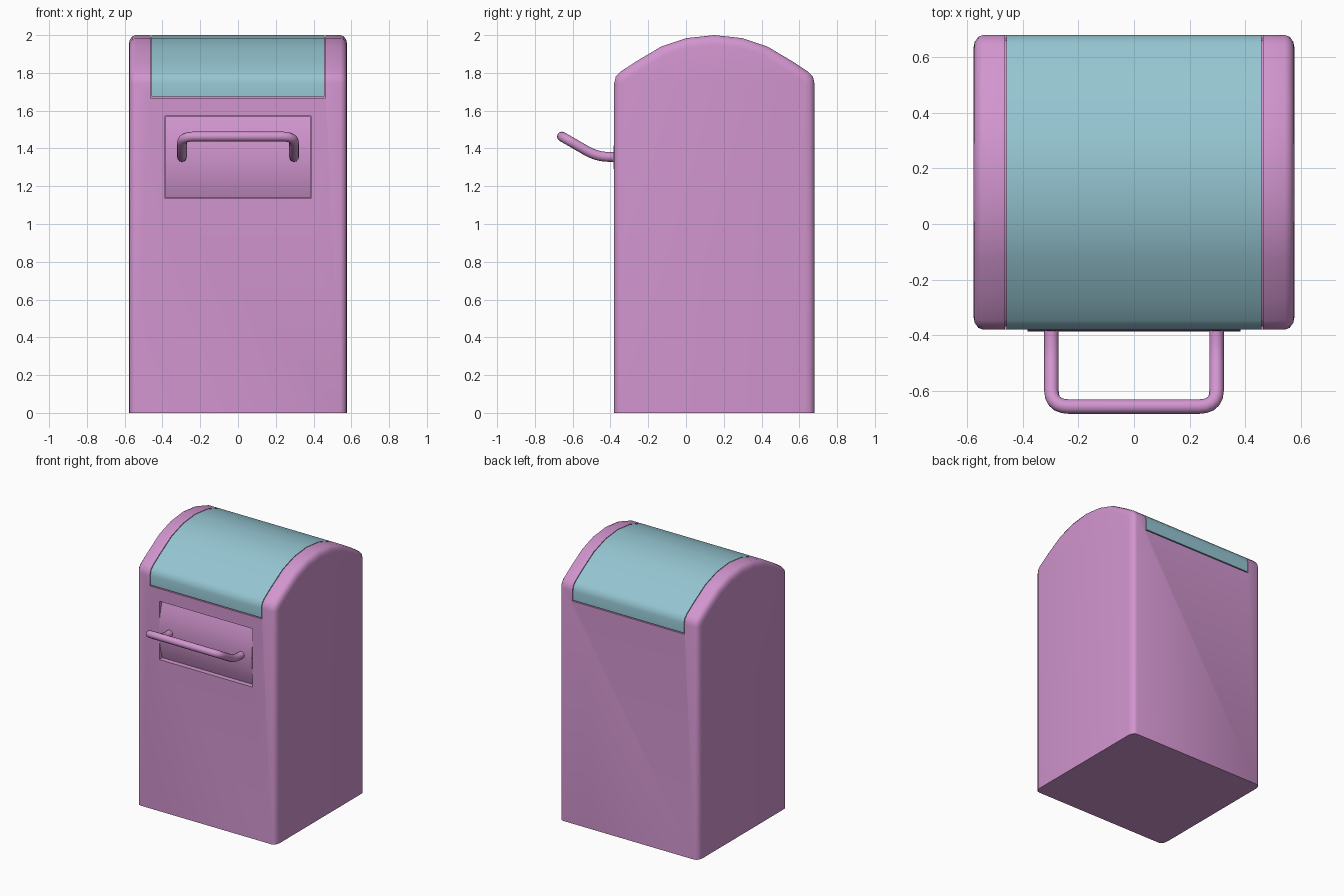
import bpy, bmesh
from math import sin, cos, radians, asin
from mathutils import Vector

if "Cube" in bpy.data.objects:
    bpy.data.objects.remove(bpy.data.objects["Cube"])


def material(name, rgb):
    m = bpy.data.materials.new(name)
    m.diffuse_color = (*rgb, 1)
    m.use_nodes = True
    m.node_tree.nodes["Principled BSDF"].inputs["Base Color"].default_value = m.diffuse_color
    return m


PINK = material("pink_paint", (0.64, 0.30, 0.62))
TEAL = material("teal_paint", (0.30, 0.56, 0.64))


def smooth(ob, angle=35):
    bpy.ops.object.select_all(action='DESELECT')
    ob.select_set(True)
    bpy.context.view_layer.objects.active = ob
    bpy.ops.object.shade_smooth_by_angle(angle=radians(angle))


def loft(name, sections, mat=None):
    """Closed solid through (x, [(y, z), ...]) sections with capped ends."""
    bm = bmesh.new()
    rings = [[bm.verts.new((x, y, z)) for y, z in pts] for x, pts in sections]
    n = len(rings[0])
    for a, b in zip(rings, rings[1:]):
        for i in range(n):
            j = (i + 1) % n
            bm.faces.new((a[i], a[j], b[j], b[i]))
    bm.faces.new(rings[0])
    bm.faces.new(rings[-1])
    bmesh.ops.recalc_face_normals(bm, faces=bm.faces)
    me = bpy.data.meshes.new(name)
    bm.to_mesh(me)
    bm.free()
    ob = bpy.data.objects.new(name, me)
    bpy.context.collection.objects.link(ob)
    if mat:
        me.materials.append(mat)
    return ob


def cut(ob, cutter):
    m = ob.modifiers.new("cut", 'BOOLEAN')
    m.operation, m.solver, m.object = 'DIFFERENCE', 'EXACT', cutter
    bpy.context.view_layer.objects.active = ob
    bpy.ops.object.modifier_apply(modifier=m.name)
    bpy.data.objects.remove(cutter)


# Domed side outline, half of it mirrored about y = CY
CY = 0.15
ARCH = [(0.53, 1.745), (0.522, 1.78), (0.497, 1.806), (0.42, 1.857),
        (0.28, 1.94), (0.147, 1.984)]


def outline(bottom, offset):
    half = [(0.53, bottom)] + ARCH
    pts = [Vector((CY - y, z)) for y, z in half] + [Vector((CY, 2.0))]
    pts += [Vector((CY + y, z)) for y, z in reversed(half)]
    normals = [Vector((-(b - a).y, (b - a).x)).normalized()
               for a, b in zip(pts, pts[1:])]
    out = []
    for i, p in enumerate(pts):
        n0, n1 = normals[max(i - 1, 0)], normals[min(i, len(normals) - 1)]
        m = (n0 + n1).normalized()
        out.append(tuple(p + m * offset / m.dot(n0)))
    return out


def band(name, half_x, bottom, inner, outer, mat=None):
    ring = outline(bottom, outer) + outline(bottom, inner)[::-1]
    return loft(name, [(-half_x, ring), (half_x, ring)], mat)


# Body with rounded side edges
edge = [(0.543 + 0.035 * sin(radians(a)), -0.05 * (1 - cos(radians(a))))
        for a in (0, 30, 60, 90)]
body = loft("body", [(-x, outline(0, d)) for x, d in reversed(edge)]
            + [(x, outline(0, d)) for x, d in edge], PINK)

# Recesses for the top cover and the front hatch
cut(body, band("cover_cutter", 0.464, 1.666, -0.012, 0.03))
opening = [(-0.5, 1.135), (-0.32, 1.135), (-0.32, 1.572), (-0.5, 1.572)]
cut(body, loft("hatch_cutter", [(-0.386, opening), (0.386, opening)]))
smooth(body)

# Teal cover bent over the dome
smooth(band("top_cover", 0.459, 1.674, -0.02, 0.0, TEAL))

# Bulged hatch in the front opening
R, H, ZC = 0.6, 0.216, 1.353
A = asin(H / R)
arc = [(-0.386 + R - R * cos(t), ZC + R * sin(t))
       for t in (A * (i / 4 - 1) for i in range(9))]
arc += [(-0.31, ZC + H), (-0.31, ZC - H)]
smooth(loft("hatch", [(-0.384, arc), (0.384, arc)], PINK))


# Bent tube handle
def fillet(pts, radius, steps=5):
    out = [pts[0]]
    for a, p, b in zip(pts, pts[1:], pts[2:]):
        s = p + (a - p).normalized() * radius
        e = p + (b - p).normalized() * radius
        for i in range(steps + 1):
            t = i / steps
            out.append(s * (1 - t) ** 2 + p * 2 * t * (1 - t) + e * t * t)
    return out + [pts[-1]]


side = [Vector((0.297, -0.35, 1.355)), Vector((0.297, -0.47, 1.355)),
        Vector((0.297, -0.657, 1.463))]
path = fillet(side + [Vector((-p.x, p.y, p.z)) for p in reversed(side)], 0.065)
cu = bpy.data.curves.new("handle", 'CURVE')
cu.dimensions = '3D'
cu.bevel_depth, cu.bevel_resolution, cu.use_fill_caps = 0.026, 4, True
sp = cu.splines.new('POLY')
sp.points.add(len(path) - 1)
for q, p in zip(sp.points, path):
    q.co = (*p, 1)
handle = bpy.data.objects.new("handle", cu)
bpy.context.collection.objects.link(handle)
cu.materials.append(PINK)
bpy.ops.object.select_all(action='DESELECT')
handle.select_set(True)
bpy.context.view_layer.objects.active = handle
bpy.ops.object.convert(target='MESH')
smooth(bpy.context.view_layer.objects.active, 50)
